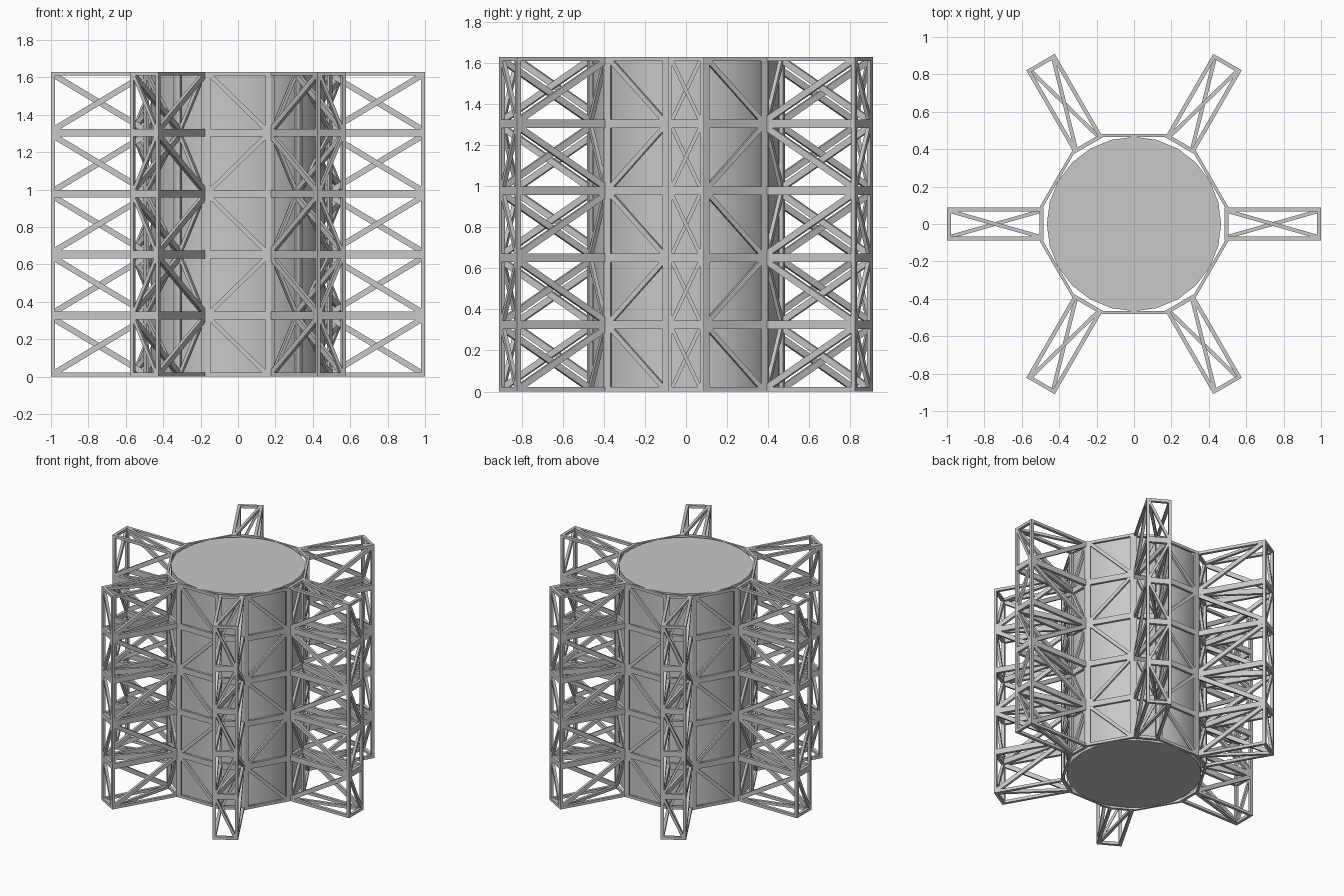
import bpy, bmesh, math
from mathutils import Vector, Matrix

if "Cube" in bpy.data.objects:
    bpy.data.objects.remove(bpy.data.objects["Cube"])

H = 1.63            # total height
N = 5               # stacked truss modules
STEP = H / N
T = 0.021           # bar thickness
W = 0.088           # half width of an arm
R_IN, R_RING, R_OUT = 0.485, 0.506, 1.0
UP = Vector((0, 0, 1))

grey = bpy.data.materials.new("plain_grey")
grey.diffuse_color = (0.58, 0.58, 0.58, 1)
grey.use_nodes = True
grey.node_tree.nodes["Principled BSDF"].inputs["Base Color"].default_value = grey.diffuse_color


def finish(bm, name):
    me = bpy.data.meshes.new(name)
    bm.to_mesh(me)
    bm.free()
    me.materials.append(grey)
    ob = bpy.data.objects.new(name, me)
    bpy.context.collection.objects.link(ob)
    return ob


def bar(bm, a, b, normal, width, depth):
    """Square-ended bar from a to b; depth is measured along normal."""
    u = (b - a).normalized()
    n = normal.normalized()
    w = n.cross(u)
    rot = Matrix((u, w, n)).transposed().to_4x4()
    size = Matrix.Diagonal(((b - a).length, width, depth, 1))
    bmesh.ops.create_cube(bm, size=1, matrix=Matrix.Translation((a + b) / 2) @ rot @ size)


def level(i):
    """Centre height and thickness of the horizontal bars at a level."""
    if i == 0:
        return T / 2, T
    if i == N:
        return H - T / 2, T
    return i * STEP, 2 * T


def panel(bm, a, b, diag_w, falling, post=T, depth=T):
    """Vertical frame from a to b with zigzag diagonals, thickened inward.
    falling: the top diagonal runs down from a to b."""
    u = (b - a).normalized()
    n = UP.cross(u)
    off = n * depth / 2
    # posts
    for p in (a + u * post / 2, b - u * post / 2):
        bar(bm, p + off, p + off + UP * H, n, post, depth)
    # rails
    for i in range(N + 1):
        z, h = level(i)
        bar(bm, a + off + UP * z, b + off + UP * z, n, h, depth)
    # diagonals
    left, right = a + u * post + off, b - u * post + off
    for i in range(N):
        lo, hi = UP * (i * STEP + T), UP * ((i + 1) * STEP - T)
        if (i % 2 == 0) == falling:
            bar(bm, left + hi, right + lo, n, diag_w, depth * 0.96)
        else:
            bar(bm, left + lo, right + hi, n, diag_w, depth * 0.96)


# central drum
bm = bmesh.new()
bmesh.ops.create_cone(bm, cap_ends=True, segments=24, radius1=0.466, radius2=0.466,
                      depth=H - 0.002,
                      matrix=Matrix.Translation((0, 0, H / 2)))
drum = finish(bm, "central_drum")
bpy.context.view_layer.objects.active = drum
drum.select_set(True)
bpy.ops.object.shade_smooth_by_angle(angle=math.radians(35))
drum.select_set(False)

# lattice panels around the drum, between the arms
bm = bmesh.new()
for k in range(6):
    r0 = Matrix.Rotation(math.radians(60 * k), 3, 'Z')
    r1 = Matrix.Rotation(math.radians(60 * (k + 1)), 3, 'Z')
    panel(bm, r0 @ Vector((R_RING, W, 0)), r1 @ Vector((R_RING, -W, 0)),
          0.024, True, post=0.031, depth=0.016)
finish(bm, "drum_lattice")

# six box-truss arms
for k in range(6):
    bm = bmesh.new()
    corners = [Vector(c) for c in ((R_IN, -W, 0), (R_OUT, -W, 0), (R_OUT, W, 0), (R_IN, W, 0))]
    for j in range(4):
        side = j % 2 == 0
        panel(bm, corners[j], corners[(j + 1) % 4], 0.031 if side else 0.018, not side)
    # flat diagonals at every level, alternating direction
    for i in range(N + 1):
        z, h = level(i)
        s = 1 if i % 2 else -1
        bar(bm, Vector((R_IN + T, s * (W - T), z)), Vector((R_OUT - T, -s * (W - T), z)),
            UP, 0.02, h * 0.96)
    bmesh.ops.rotate(bm, verts=bm.verts, cent=(0, 0, 0),
                     matrix=Matrix.Rotation(math.radians(60 * k), 3, 'Z'))
    finish(bm, f"truss_arm_{k + 1}")
